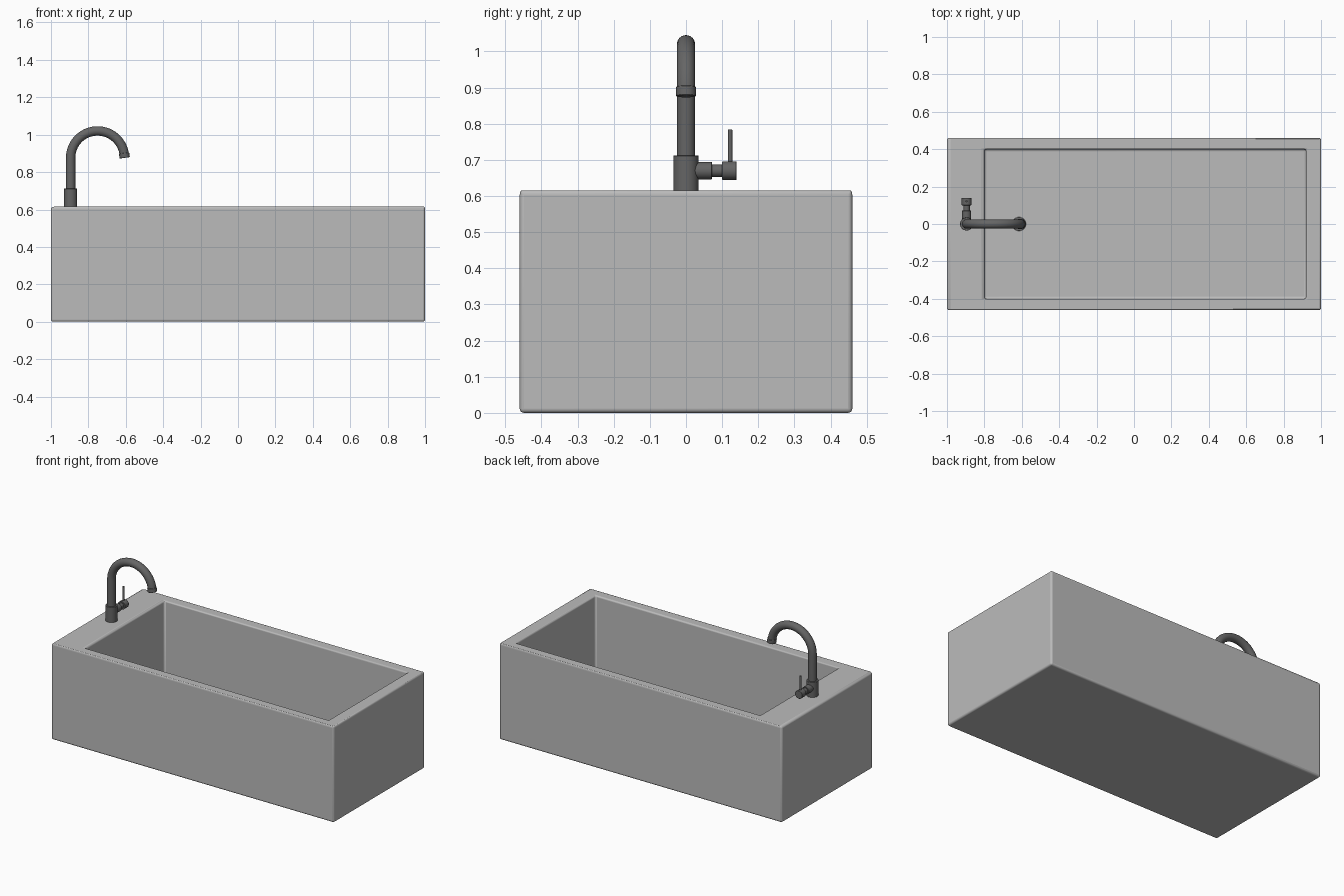
import bpy, bmesh, math
from mathutils import Vector

if "Cube" in bpy.data.objects:
    bpy.data.objects.remove(bpy.data.objects["Cube"])


def material(name, value, metal=0.0):
    m = bpy.data.materials.new(name)
    m.use_nodes = True
    color = (value, value, value, 1)
    m.diffuse_color = color
    m.node_tree.nodes["Principled BSDF"].inputs["Base Color"].default_value = color
    return m


tub_grey = material("light_grey", 0.5)
steel = material("dark_grey", 0.13)


def smooth(obj, angle=40):
    bpy.ops.object.select_all(action="DESELECT")
    obj.select_set(True)
    bpy.context.view_layer.objects.active = obj
    bpy.ops.object.shade_smooth_by_angle(angle=math.radians(angle))


def finish(bm, name, mat):
    mesh = bpy.data.meshes.new(name)
    bm.to_mesh(mesh)
    bm.free()
    mesh.materials.append(mat)
    obj = bpy.data.objects.new(name, mesh)
    bpy.context.collection.objects.link(obj)
    return obj


def cylinder(name, start, end, radius, bevel=0.002):
    start, end = Vector(start), Vector(end)
    axis = end - start
    bpy.ops.mesh.primitive_cylinder_add(vertices=32, radius=radius, depth=axis.length,
                                        location=(start + end) / 2)
    obj = bpy.context.object
    obj.name = name
    obj.rotation_euler = axis.to_track_quat("Z", "Y").to_euler()
    obj.data.materials.append(steel)
    mod = obj.modifiers.new("soft_edge", "BEVEL")
    mod.width, mod.segments = bevel, 2
    smooth(obj)
    return obj


# Tub: outer shell, rim and off-centre basin
RIM, FLOOR = 0.615, 0.06
bm = bmesh.new()


def ring(x0, x1, y, z):
    return [bm.verts.new(p) for p in ((x0, -y, z), (x1, -y, z), (x1, y, z), (x0, y, z))]


rings = [ring(-1, 1, 0.46, 0), ring(-1, 1, 0.46, RIM),
         ring(-0.8, 0.92, 0.4, RIM), ring(-0.8, 0.92, 0.4, FLOOR)]
bm.faces.new(reversed(rings[0]))
bm.faces.new(rings[-1])
for a, b in zip(rings, rings[1:]):
    for i in range(4):
        j = (i + 1) % 4
        bm.faces.new((a[i], a[j], b[j], b[i]))
tub = finish(bm, "bathtub", tub_grey)
mod = tub.modifiers.new("rounded_edges", "BEVEL")
mod.width, mod.segments = 0.012, 4
smooth(tub)

# Faucet base
X = -0.895
cylinder("faucet_base", (X, 0, RIM - 0.005), (X, 0, 0.712), 0.035)

# Gooseneck spout: a straight riser and an arch swept as one tube
R, TURN, SIDES = 0.144, 172, 24
path = [(Vector((X, 0, 0.7)), Vector((-1, 0, 0)))]
for k in range(33):
    a = math.radians(180 - TURN * k / 32)
    out = Vector((math.cos(a), 0, math.sin(a)))
    path.append((Vector((X + R, 0, 0.876)) + out * R, out))
bm = bmesh.new()
loops = []
for center, out in path:
    loops.append([bm.verts.new(center + 0.025 * (out * math.cos(t) + Vector((0, math.sin(t), 0))))
                  for t in (2 * math.pi * s / SIDES for s in range(SIDES))])
for a, b in zip(loops, loops[1:]):
    for i in range(SIDES):
        j = (i + 1) % SIDES
        bm.faces.new((a[i], a[j], b[j], b[i]))
bm.faces.new(loops[0])
bm.faces.new(loops[-1])
bmesh.ops.recalc_face_normals(bm, faces=bm.faces)
smooth(finish(bm, "faucet_spout", steel))

# Outlet collar at the end of the spout
tip, out = path[-1]
flow = Vector((out.z, 0, -out.x))
cylinder("spout_outlet", tip - flow * 0.006, tip + flow * 0.02, 0.0275)

# Mixer handle pointing to the back, with an upright lever
Z = 0.67
cylinder("handle_collar", (X, 0.02, Z), (X, 0.072, Z), 0.024)
cylinder("handle_neck", (X, 0.065, Z), (X, 0.105, Z), 0.017)
cylinder("handle_knob", (X, 0.1, Z), (X, 0.14, Z), 0.026)
cylinder("handle_lever", (X, 0.122, Z), (X, 0.122, 0.784), 0.006, 0.001)

# Drain on the basin floor
cylinder("drain", (-0.615, 0, FLOOR - 0.005), (-0.615, 0, FLOOR + 0.008), 0.037)
